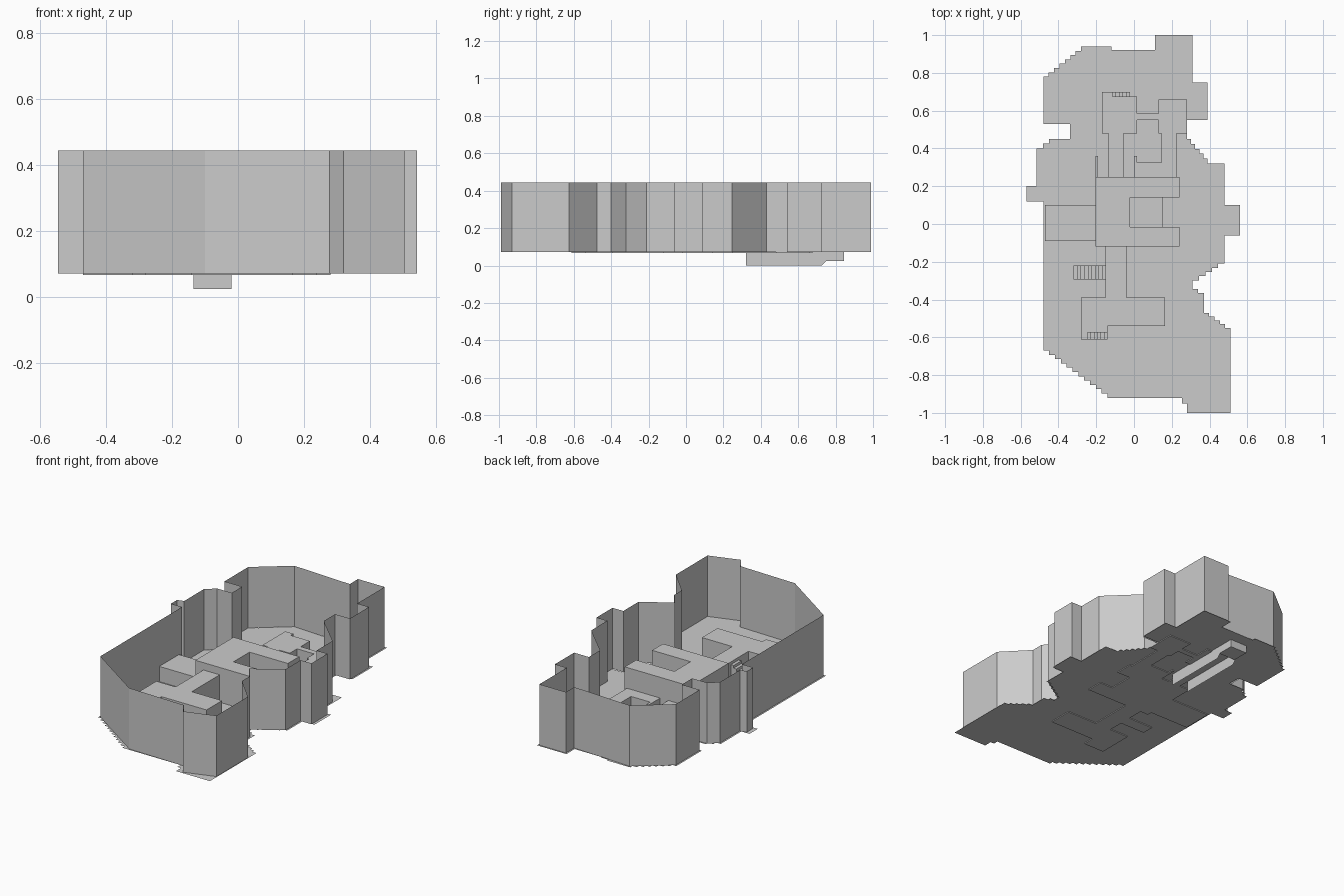
import bpy, bmesh

if "Cube" in bpy.data.objects:
    bpy.data.objects.remove(bpy.data.objects["Cube"])

FLOOR, BASE, TOP = 0.072, 0.067, 0.445


def finish(name, bm):
    bmesh.ops.recalc_face_normals(bm, faces=bm.faces)
    mesh = bpy.data.meshes.new(name)
    bm.to_mesh(mesh)
    bm.free()
    obj = bpy.data.objects.new(name, mesh)
    bpy.context.collection.objects.link(obj)
    return obj


def prism(name, pts, z0, z1):
    bm = bmesh.new()
    face = bm.faces.new([bm.verts.new((x, y, z0)) for x, y in pts])
    new = bmesh.ops.extrude_face_region(bm, geom=[face], use_keep_orig=True)["geom"]
    for v in new:
        if isinstance(v, bmesh.types.BMVert):
            v.co.z = z1
    return finish(name, bm)


def rect(x0, x1, y0, y1):
    return [(x0, y0), (x1, y0), (x1, y1), (x0, y1)]


def sheet(name, polys):
    bm = bmesh.new()
    for poly in polys:
        bm.faces.new([bm.verts.new(p) for p in poly])
    return finish(name, bm)


def steps(a, b, n, x_first):
    """Sawtooth run of n steps from a to b, end points included."""
    pts = [a]
    dx, dy = (b[0] - a[0]) / n, (b[1] - a[1]) / n
    for _ in range(n):
        x, y = pts[-1]
        pts.append((x + dx, y) if x_first else (x, y + dy))
        pts.append((x + dx, y + dy))
    return pts


def stairs(name, x_low, x_high, y0, y1, height, n):
    for i in range(n):
        a = x_low + (x_high - x_low) * i / n
        b = x_low + (x_high - x_low) * (i + 1) / n
        prism(f"{name}_{i + 1}", rect(min(a, b), max(a, b), y0, y1),
              BASE, FLOOR + height * (i + 1) / (n + 1))


# Ground sheet with its stepped diagonal edges
outline = [(.11, 1), (.31, 1), (.31, .75), (.39, .75), (.39, .55), (.28, .55)]
outline += steps((.28, .45), (.39, .32), 5, True)
outline += [(.48, .32), (.48, .10), (.56, .10), (.56, -.06), (.48, -.06)]
outline += steps((.48, -.21), (.31, -.32), 5, True)
outline += steps((.31, -.345), (.37, -.385), 2, True)
outline += steps((.37, -.47), (.51, -.57), 5, True)
outline += [(.51, -1), (.28, -1), (.28, -.95), (.255, -.95), (.255, -.92)]
outline += steps((-.14, -.92), (-.48, -.67), 11, False)
outline += [(-.48, .12), (-.57, .12), (-.57, .20), (-.515, .20)]
outline += steps((-.515, .40), (-.45, .45), 2, True)
outline += [(-.34, .45), (-.34, .53), (-.48, .53)]
outline += steps((-.48, .78), (-.28, .94), 7, True)
outline += [(-.12, .94), (-.12, .92), (.11, .92)]
sheet("ground", [[(x, y, FLOOR) for x, y in outline]])

# Tall perimeter wall, a single thin sheet with straight segments
wall = [(.12, .99), (.30, .99), (.30, .725), (.38, .725), (.38, .54), (.28, .54),
        (.28, .43), (.47, .245), (.47, .09), (.543, .09), (.543, -.065), (.47, -.065),
        (.47, -.21), (.30, -.32), (.36, -.40), (.36, -.475), (.505, -.625),
        (.505, -.93), (.32, -.99), (.277, -.92), (-.10, -.91), (-.47, -.66),
        (-.47, .13), (-.545, .13), (-.545, .19), (-.505, .20), (-.505, .39),
        (-.45, .44), (-.35, .44), (-.35, .54), (-.47, .54), (-.47, .77),
        (-.27, .93), (.12, .91)]
sheet("perimeter_wall",
      [[(*a, FLOOR), (*b, FLOOR), (*b, TOP), (*a, TOP)]
       for a, b in zip(wall, wall[1:] + wall[:1])])

# Central raised deck with a notch, plus the low block inside it
prism("central_deck", [(-.205, -.12), (.24, -.12), (.24, -.015), (-.02, -.015),
                       (-.02, .14), (.24, .14), (.24, .25), (-.205, .25)], BASE, .285)
prism("notch_block", rect(-.02, .15, -.015, .14), BASE, .10)
prism("side_deck", rect(-.47, -.205, -.09, .10), BASE, .165)

# Front deck, the bridge to the centre and their stairs
prism("front_deck", [(-.28, -.39), (.165, -.39), (.165, -.54), (-.14, -.54),
                     (-.14, -.575), (-.28, -.575)], BASE, .24)
prism("bridge", rect(-.15, -.04, -.39, -.12), BASE, .24)
stairs("bridge_step", -.32, -.15, -.295, -.22, .168, 9)
prism("front_landing", rect(-.28, -.245, -.612, -.575), BASE, .24)
stairs("front_step", -.14, -.245, -.612, -.575, .168, 6)

# Low rear deck wrapped around an open court
prism("rear_deck", [(-.135, .25), (-.055, .25), (-.055, .48), (.015, .48), (.015, .55),
                    (.13, .55), (.13, .48), (.145, .48), (.145, .325), (.015, .325),
                    (.015, .25), (.225, .25), (.225, .48), (.28, .48), (.28, .66),
                    (.13, .66), (.13, .585), (.015, .585), (.015, .675), (-.17, .675),
                    (-.17, .48), (-.135, .48)], BASE, .158)
prism("rear_fin_left", rect(-.205, -.19, .25, .36), BASE, .158)
prism("rear_fin_right", rect(0, .015, .25, .36), BASE, .158)
prism("rear_landing", rect(-.17, -.115, .675, .70), BASE, .158)
stairs("rear_step", -.02, -.115, .675, .70, .086, 5)

# Sunken passage under the ground: two side sheets and a closed rear end
profile = [(.32, FLOOR), (.32, 0), (.725, 0), (.75, .025), (.845, .025), (.845, FLOOR)]
xl, xr = -.135, -.02
sheet("passage", [[(x, y, z) for y, z in profile] for x in (xl, xr)] + [
    [(xl, .845, .025), (xr, .845, .025), (xr, .845, FLOOR), (xl, .845, FLOOR)],
    [(xl, .74, .025), (xr, .74, .025), (xr, .845, .025), (xl, .845, .025)]])
